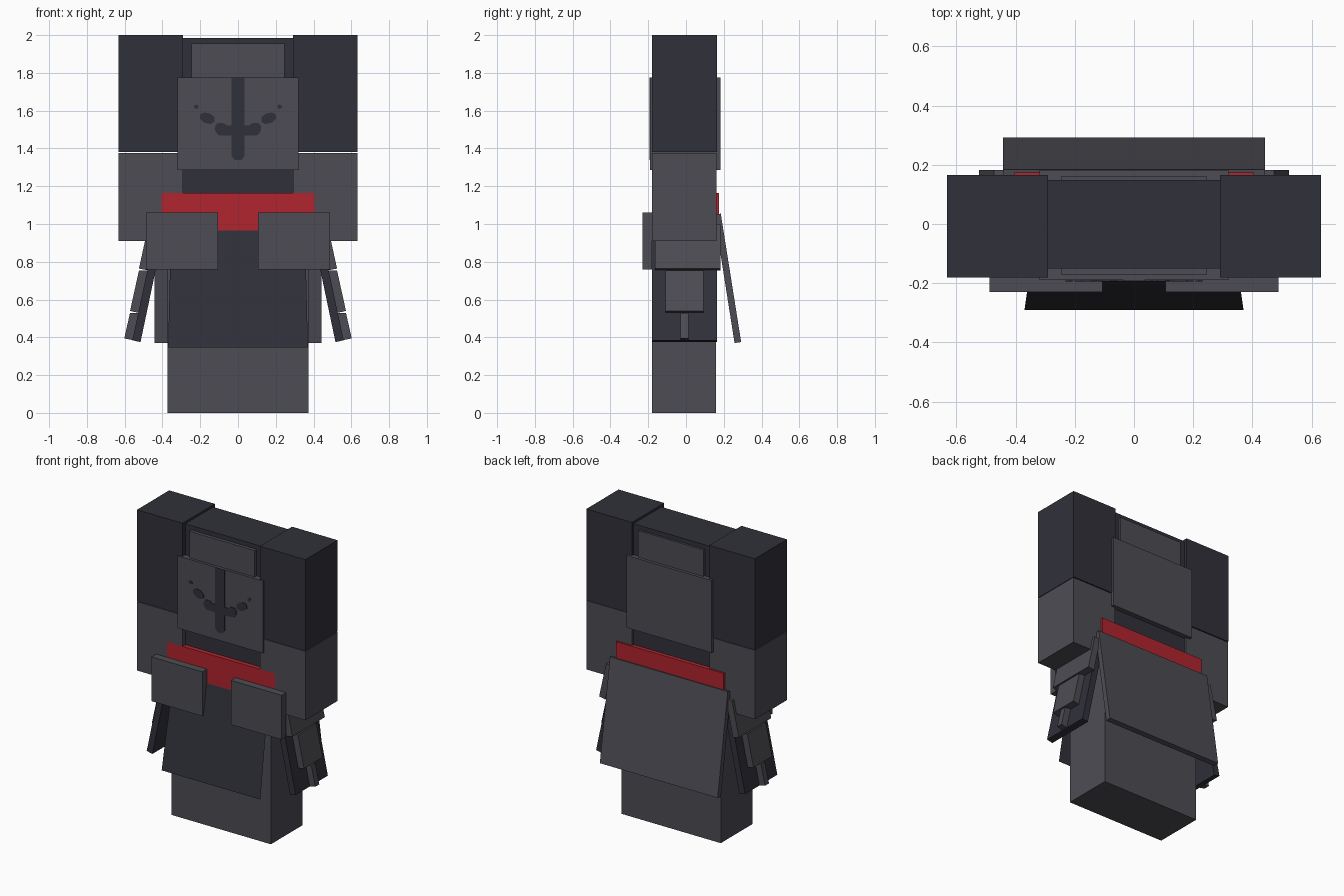
import bpy, bmesh, math
from mathutils import Vector

if "Cube" in bpy.data.objects:
    bpy.data.objects.remove(bpy.data.objects["Cube"])


def material(name, rgb):
    m = bpy.data.materials.new(name)
    m.diffuse_color = (*rgb, 1)
    m.use_nodes = True
    m.node_tree.nodes["Principled BSDF"].inputs["Base Color"].default_value = m.diffuse_color
    return m


GREY = material("slate_grey", (0.073, 0.073, 0.088))
DARK = material("charcoal", (0.030, 0.030, 0.042))
RED = material("sash_red", (0.44, 0.018, 0.028))


def finish(name, bm, mat):
    me = bpy.data.meshes.new(name)
    bm.to_mesh(me)
    bm.free()
    me.materials.append(mat)
    ob = bpy.data.objects.new(name, me)
    bpy.context.collection.objects.link(ob)
    return ob


def box(name, x, y, z, mat):
    bm = bmesh.new()
    bmesh.ops.create_cube(bm, size=1)
    for v in bm.verts:
        v.co = Vector([(r[0] + r[1]) / 2 + c * (r[1] - r[0])
                       for c, r in zip(v.co, (x, y, z))])
    return finish(name, bm, mat)


def prism(name, profile, axis, lo, hi, mat, side=1):
    """Extrude a closed 2D profile along x or y; side=-1 mirrors in x."""
    bm = bmesh.new()

    def at(p, d):
        return (side * d, p[0], p[1]) if axis == 'x' else (side * p[0], d, p[1])
    face = bm.faces.new([bm.verts.new(at(p, lo)) for p in profile])
    out = bmesh.ops.extrude_face_region(bm, geom=[face])["geom"]
    for v in out:
        if isinstance(v, bmesh.types.BMVert):
            v.co += Vector(at((0, 0), hi - lo))
    bmesh.ops.recalc_face_normals(bm, faces=bm.faces)
    return finish(name, bm, mat)


# Core blocks
box("legs", (-0.373, 0.373), (-0.18, 0.16), (0, 0.966), GREY)
box("sash", (-0.405, 0.405), (-0.18, 0.174), (0.966, 1.165), RED)
box("body", (-0.29, 0.29), (-0.15, 0.148), (1.165, 1.985), DARK)
box("mask", (-0.32, 0.32), (-0.19, 0.182), (1.285, 1.775), GREY)
box("brow_plate", (-0.245, 0.245), (-0.172, 0.162), (1.775, 1.955), GREY)

# Front cloth: a single sheet hanging outwards
bm = bmesh.new()
bm.faces.new([bm.verts.new(p) for p in (
    (-0.355, -0.183, 0.966), (-0.37, -0.29, 0.345),
    (0.37, -0.29, 0.345), (0.355, -0.183, 0.966))])
finish("front_cloth", bm, DARK)

# Back cloth: tilted slab
prism("back_cloth", [(0.150, 1.05), (0.184, 1.055), (0.292, 0.375), (0.257, 0.37)],
      'x', -0.442, 0.442, GREY)

# Mask markings: nose cross, eyes, dots
half = [(0.035, 1.775), (0.035, 1.522), (0.06, 1.522), (0.078, 1.535),
        (0.108, 1.535), (0.122, 1.518), (0.122, 1.495), (0.105, 1.47),
        (0.035, 1.468), (0.035, 1.36), (0.018, 1.34)]
prism("nose_mark", half + [(-x, z) for x, z in reversed(half)],
      'y', -0.194, -0.19, DARK)


def ring(cx, cz, rx, rz, n, skew=0):
    return [(cx + rx * math.cos(a), cz + rz * math.sin(a) + skew * rx * math.cos(a))
            for a in (math.tau * (i + 0.5) / n for i in range(n))]


for s, label in ((1, "right"), (-1, "left")):
    prism(label + "_eye", ring(0.162, 1.56, 0.042, 0.03, 8, 0.2),
          'y', -0.194, -0.19, DARK, s)
    prism(label + "_dot", ring(0.220, 1.621, 0.014, 0.012, 6),
          'y', -0.194, -0.19, DARK, s)

    # Arms
    def span(a, b):
        return tuple(sorted((s * a, s * b)))
    box(label + "_upper_arm", span(0.29, 0.632), (-0.18, 0.165), (1.381, 2.0), DARK)
    box(label + "_lower_arm", span(0.29, 0.632), (-0.18, 0.162), (0.91, 1.377), GREY)

    # Front hip pad
    box(label + "_hip_pad", span(0.107, 0.488), (-0.23, -0.18), (0.76, 1.06), GREY)

    # Side guard: leaning dark slab with stepped grey armour outside it
    def lean(z, off):
        return 0.515 + off + 0.21 * (0.38 - z)

    def slab(name, y, z0, z1, a, b, mat):
        prof = [(lean(z0, a), z0), (lean(z0, b), z0 + 0.21 * (b - a)),
                (lean(z1, b), z1), (lean(z1, a), z1)]
        prism(label + name, prof, 'y', y[0], y[1], mat, s)

    slab("_side_guard", (-0.18, 0.165), 0.375, 1.0, 0.0, 0.043, DARK)
    slab("_guard_top", (-0.165, 0.182), 0.755, 1.0, 0.043, 0.088, GREY)
    slab("_guard_middle", (-0.108, 0.092), 0.53, 0.755, 0.043, 0.088, GREY)
    slab("_guard_tip", (-0.03, 0.012), 0.385, 0.53, 0.043, 0.088, GREY)
